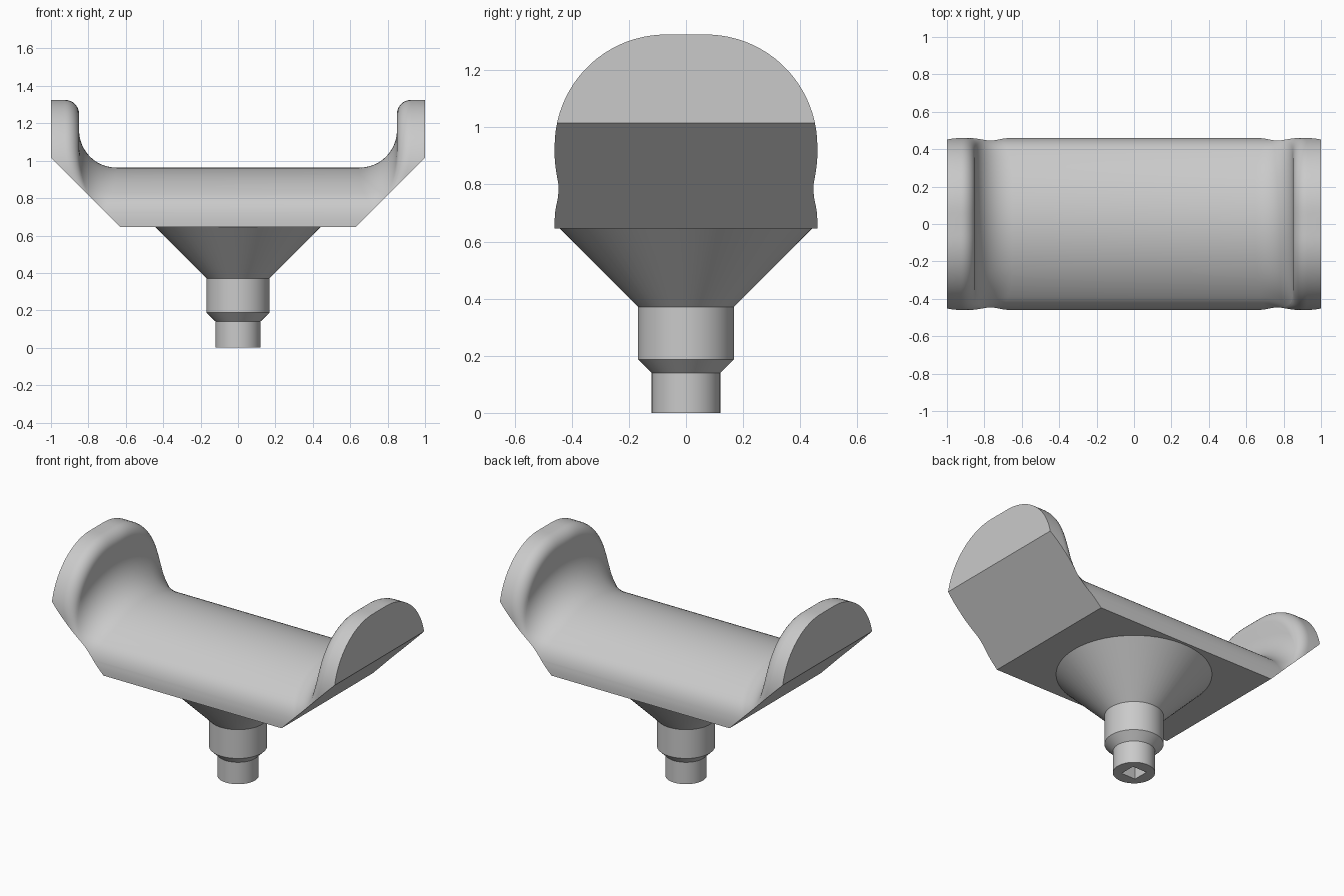
import bpy, bmesh
from math import sin, cos, acos, pi, radians, hypot
from mathutils import Vector

cube = bpy.data.objects.get("Cube")
if cube:
    bpy.data.objects.remove(cube)

grey = bpy.data.materials.new("plain grey")
grey.use_nodes = True
grey.diffuse_color = (0.59, 0.59, 0.59, 1)
grey.node_tree.nodes["Principled BSDF"].inputs["Base Color"].default_value = (0.59, 0.59, 0.59, 1)


def finish(name, bm):
    bmesh.ops.recalc_face_normals(bm, faces=bm.faces)
    mesh = bpy.data.meshes.new(name)
    bm.to_mesh(mesh)
    bm.free()
    mesh.materials.append(grey)
    obj = bpy.data.objects.new(name, mesh)
    bpy.context.collection.objects.link(obj)
    return obj


def activate(obj):
    bpy.ops.object.select_all(action='DESELECT')
    obj.select_set(True)
    bpy.context.view_layer.objects.active = obj


def loft(bm, rings):
    """Skin closed vertex rings with quads and cap both ends."""
    n = len(rings[0])
    for a, b in zip(rings, rings[1:]):
        for i in range(n):
            j = (i + 1) % n
            bm.faces.new((a[i], a[j], b[j], b[i]))
    bm.faces.new(rings[0])
    bm.faces.new(rings[-1])


# Saddle pad sections in the y-z plane, as signed distances
half_width, floor_z, top_z, flange_z = 0.46, 0.646, 0.963, 1.325


def low_section(y, z):
    """Shallow dome with vertical sides and a softened shoulder."""
    side, dome = abs(y) - half_width, hypot(y, z - top_z + 0.63) - 0.63
    soft = max(0.06 - abs(side - dome), 0) / 0.06
    return max(side, dome) + soft * soft * 0.015


def tall_section(y, z):
    """Flange outline: vertical sides, big round corners, short flat top."""
    corner = 0.39
    return hypot(max(abs(y) - half_width + corner, 0), max(z - flange_z + corner, 0)) - corner


def reach(section, angle):
    """Distance from the floor centre to the section along a ray."""
    near, far = 0.0, 1.0
    for _ in range(40):
        mid = (near + far) / 2
        if section(mid * cos(angle), floor_z + mid * sin(angle)) < 0:
            near = mid
        else:
            far = mid
    return near


# Wall between dome and flange: concave fillet, then convex rim
fillet, rim = 0.2, 0.075
both = fillet + rim


def wall_profile(rise):
    """List of (x, outward offset) from the middle to the flange end."""
    theta = acos(max(1 - rise / both, 0))
    theta = max(theta, 0.3)
    scale = min(rise / (both * (1 - cos(theta))), 1)
    start = 0.65 + 0.3 * both * (1 - sin(theta))
    pts = []
    for i in range(13):
        a = theta * i / 12
        pts.append((start + fillet * sin(a), scale * fillet * (1 - cos(a))))
    for i in range(9):
        a = theta * (1 - i / 8)
        pts.append((start + both * sin(theta) - rim * sin(a),
                    rise - scale * rim * (1 - cos(a))))
    return pts + [(1.0, rise)]


steps = 72
columns = []
for i in range(steps + 1):
    angle = pi * i / steps
    low, tall = reach(low_section, angle), reach(tall_section, angle)
    ray = Vector((0, cos(angle), sin(angle)))
    columns.append([Vector((x, 0, floor_z)) + ray * (low + d)
                    for x, d in wall_profile(max(tall - low, 0))])
for side, place in ((1, 0), (-1, len(columns) + 1)):
    columns.insert(place, [Vector((x, side * half_width, 0.5))
                           for x, d in wall_profile(0)])

bm = bmesh.new()
right = [[bm.verts.new((-c[k].x, c[k].y, c[k].z)) for c in columns]
         for k in reversed(range(len(columns[0])))]
left = [[bm.verts.new(c[k]) for c in columns] for k in range(len(columns[0]))]
loft(bm, right + left)

# Trim the flat underside and the two sloping ends
for co, no in (((0, 0, floor_z), (0, 0, -1)),
               ((0.63, 0, floor_z), (1, 0, -1)),
               ((-0.63, 0, floor_z), (-1, 0, -1))):
    geom = bm.verts[:] + bm.edges[:] + bm.faces[:]
    cut = bmesh.ops.bisect_plane(bm, geom=geom, plane_co=co, plane_no=no,
                                 dist=1e-5, clear_outer=True)
    edges = [e for e in cut["geom_cut"]
             if isinstance(e, bmesh.types.BMEdge) and e.is_boundary]
    bmesh.ops.edgeloop_fill(bm, edges=edges)
pad = finish("saddle_pad", bm)

# Stem: turned spigot, collar and flared cone
bm = bmesh.new()
sides = 64
rings = []
for r, z in ((0.12, 0), (0.12, 0.14), (0.168, 0.187), (0.168, 0.371), (0.447, 0.65)):
    rings.append([bm.verts.new((r * cos(2 * pi * i / sides), r * sin(2 * pi * i / sides), z))
                  for i in range(sides)])
loft(bm, rings)
stem = finish("stem", bm)

# Square drive socket cut into the bottom of the stem
bm = bmesh.new()
bmesh.ops.create_cube(bm, size=1)
bmesh.ops.scale(bm, vec=(0.1, 0.1, 0.4), verts=bm.verts)
cutter = finish("socket_cutter", bm)
cutter.hide_render = True
socket = stem.modifiers.new("socket", 'BOOLEAN')
socket.object = cutter
socket.operation = 'DIFFERENCE'
socket.solver = 'EXACT'
activate(stem)
bpy.ops.object.modifier_apply(modifier=socket.name)
bpy.data.objects.remove(cutter)

for obj in (pad, stem):
    activate(obj)
    bpy.ops.object.shade_smooth_by_angle(angle=radians(30))
